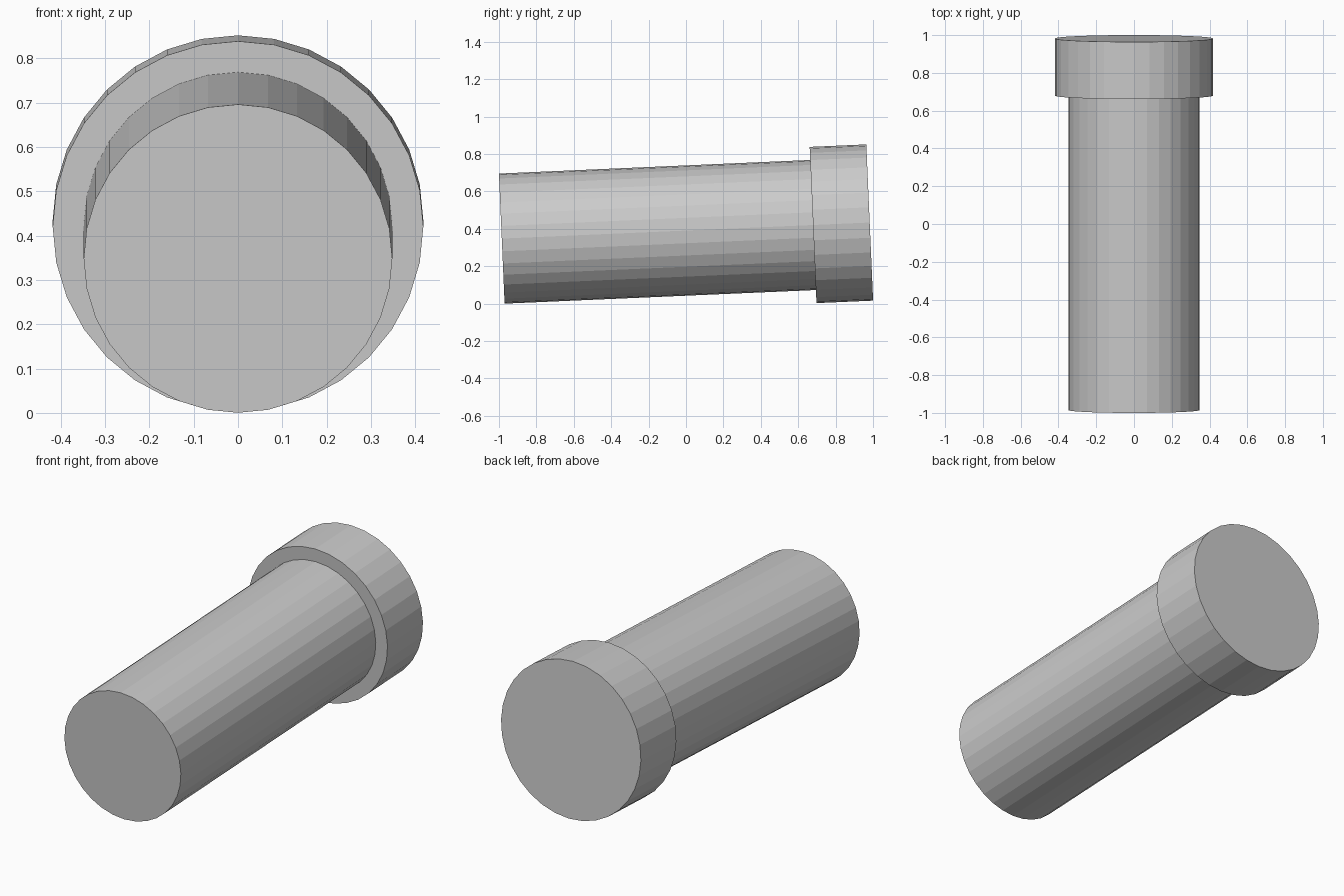
import bpy
from math import radians, sin, cos
from mathutils import Vector

if "Cube" in bpy.data.objects:
    bpy.data.objects.remove(bpy.data.objects["Cube"])

TILT = radians(2.5)
AXIS = Vector((0, cos(TILT), sin(TILT)))
START = Vector((0, -0.985, 0.348))   # centre of the front end face


def cylinder(name, radius, a, b):
    """Flat-shaded cylinder along the tilted axis, between distances a and b."""
    bpy.ops.mesh.primitive_cylinder_add(
        vertices=32, radius=radius, depth=b - a,
        location=START + AXIS * (a + b) / 2,
        rotation=(TILT - radians(90), 0, 0))
    bpy.context.object.name = name


# long shaft, seated just inside the collar
cylinder("shaft", 0.348, 0.0, 1.68)
# wider end collar
cylinder("end_collar", 0.418, 1.666, 1.969)
